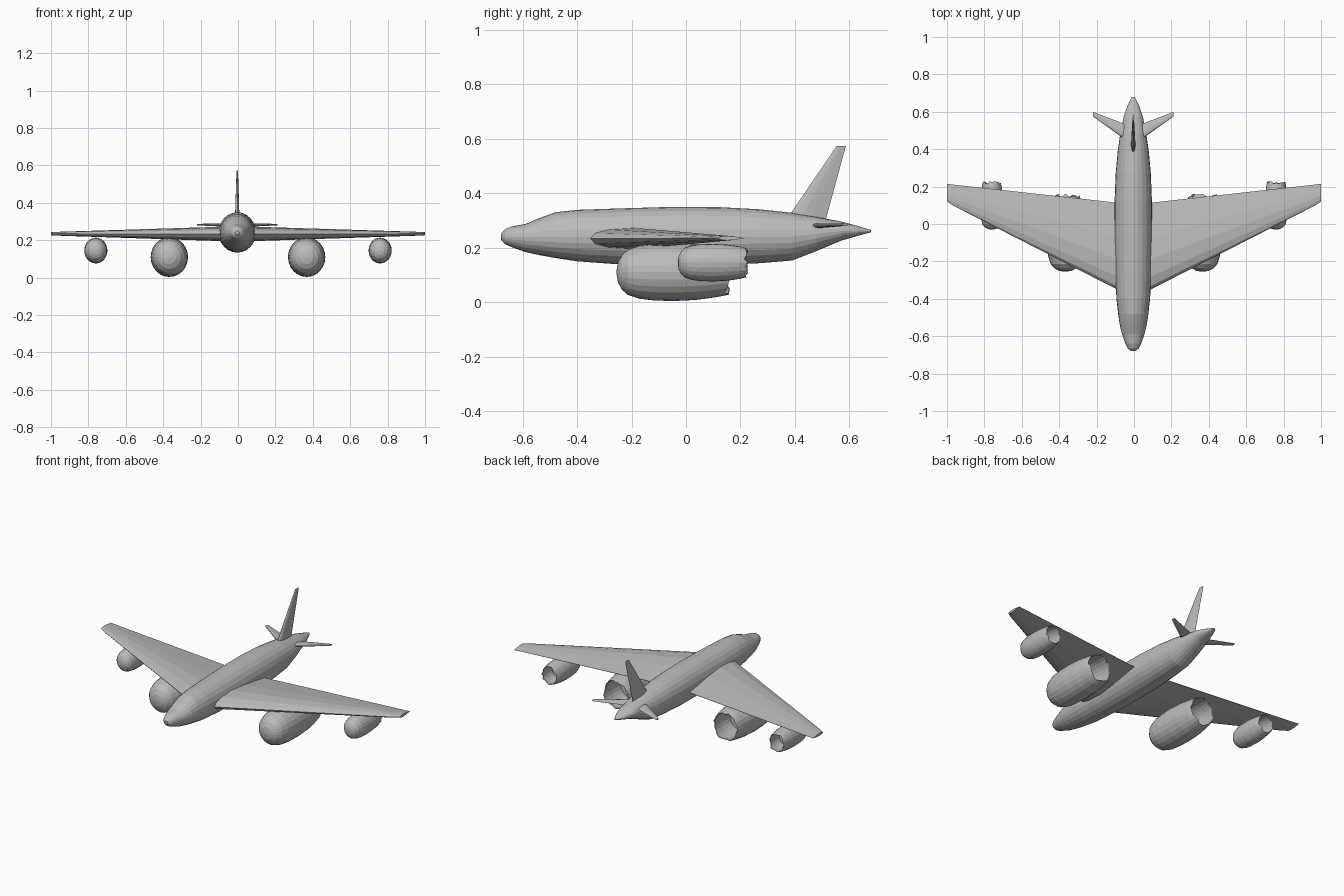
import bpy, bmesh, math, random
from mathutils import Vector

random.seed(4)
if "Cube" in bpy.data.objects:
    bpy.data.objects.remove(bpy.data.objects["Cube"])

grey = bpy.data.materials.new("airframe_grey")
grey.use_nodes = True
grey.diffuse_color = (0.5, 0.5, 0.5, 1)
grey.node_tree.nodes["Principled BSDF"].inputs["Base Color"].default_value = (0.5, 0.5, 0.5, 1)


def loft(name, rings, cap_start=True, cap_end=True):
    """Skin a list of equal-length closed rings."""
    bm = bmesh.new()
    loops = [[bm.verts.new(p) for p in ring] for ring in rings]
    n = len(loops[0])
    for a, b in zip(loops, loops[1:]):
        for i in range(n):
            j = (i + 1) % n
            bm.faces.new((a[i], a[j], b[j], b[i]))
    if cap_start:
        bm.faces.new(loops[0])
    if cap_end:
        bm.faces.new(loops[-1])
    bmesh.ops.recalc_face_normals(bm, faces=bm.faces)
    mesh = bpy.data.meshes.new(name)
    bm.to_mesh(mesh)
    bm.free()
    mesh.materials.append(grey)
    obj = bpy.data.objects.new(name, mesh)
    bpy.context.collection.objects.link(obj)
    return obj


# Fuselage: stations of y, bottom z, top z, half width
stations = [
    (-0.68, 0.23, 0.25, 0.01), (-0.665, 0.213, 0.268, 0.03), (-0.64, 0.202, 0.278, 0.042),
    (-0.59, 0.184, 0.287, 0.06), (-0.535, 0.172, 0.31, 0.073), (-0.48, 0.162, 0.33, 0.081),
    (-0.4, 0.15, 0.339, 0.09), (-0.25, 0.139, 0.344, 0.097), (-0.05, 0.134, 0.35, 0.1),
    (0.12, 0.136, 0.349, 0.1), (0.27, 0.143, 0.341, 0.094), (0.39, 0.153, 0.328, 0.083),
    (0.48, 0.188, 0.313, 0.07), (0.57, 0.226, 0.296, 0.052), (0.63, 0.243, 0.28, 0.032),
    (0.68, 0.257, 0.265, 0.008)]
SIDES = 24
rings = []
for y, low, high, w in stations:
    mid = 0.24 if y < 0.4 else (low + high) / 2
    ring = []
    for i in range(SIDES):
        a = 2 * math.pi * i / SIDES
        h = high - mid if math.sin(a) > 0 else mid - low
        ring.append((-0.004 + w * math.cos(a), y, mid + h * math.sin(a)))
    rings.append(ring)
loft("fuselage", rings)

# Airfoil outline: chord fraction, thickness fraction
AIRFOIL = [(0, 0), (0.04, 0.5), (0.15, 0.85), (0.35, 1), (0.6, 0.75), (0.85, 0.3), (1, 0.03),
           (1, -0.03), (0.85, -0.3), (0.6, -0.75), (0.35, -1), (0.15, -0.85), (0.04, -0.5)]


def section(origin, chord, thick, normal):
    o, nrm = Vector(origin), Vector(normal)
    return [o + Vector((0, c * chord, 0)) + nrm * (t * thick) for c, t in AIRFOIL]


# Main wings and tailplanes
UP = (0, 0, 1)
for side, s in (("left", 1), ("right", -1)):
    loft(side + "_wing", [
        section((0, -0.4, 0.235), 0.5, 0.041, UP),
        section((s * 0.1, -0.345, 0.234), 0.46, 0.038, UP),
        section((s * 0.97, 0.1, 0.235), 0.111, 0.01, UP),
        section((s, 0.12, 0.235), 0.095, 0.008, UP)])
    loft(side + "_tailplane", [
        section((s * 0.02 - 0.004, 0.435, 0.28), 0.09, 0.01, UP),
        section((s * 0.216 - 0.004, 0.575, 0.284), 0.025, 0.004, UP)])

# Tail fin
loft("tail_fin", [
    section((-0.004, 0.36, 0.29), 0.15, 0.013, (1, 0, 0)),
    section((-0.004, 0.553, 0.573), 0.034, 0.004, (1, 0, 0))])

# Engine pods: rounded nose, hollow ragged tail
OUTER = [(0, 0.08), (0.012, 0.35), (0.045, 0.6), (0.1, 0.79), (0.2, 0.92), (0.33, 0.98),
         (0.5, 1), (0.7, 0.96), (0.88, 0.86), (0.96, 0.78)]
INNER = [(0.95, 0.74), (0.8, 0.76), (0.62, 0.72)]


def engine(name, x, z, front, length, rx, rz):
    rough = [random.uniform(-0.025, 0.035) for _ in range(SIDES)]
    rings = []
    for t, r in OUTER + INNER:
        jag = 1 if t > 0.9 else 0
        rings.append([
            (x + rx * r * math.cos(a), front + length * (t + jag * rough[i]), z + rz * r * math.sin(a))
            for i, a in enumerate(2 * math.pi * k / SIDES for k in range(SIDES))])
    loft(name, rings)


for side, s in (("left", 1), ("right", -1)):
    engine(side + "_inner_engine", s * 0.367, 0.11, -0.255, 0.42, 0.1, 0.106)
    engine(side + "_outer_engine", s * 0.76, 0.145, -0.03, 0.26, 0.062, 0.069)
